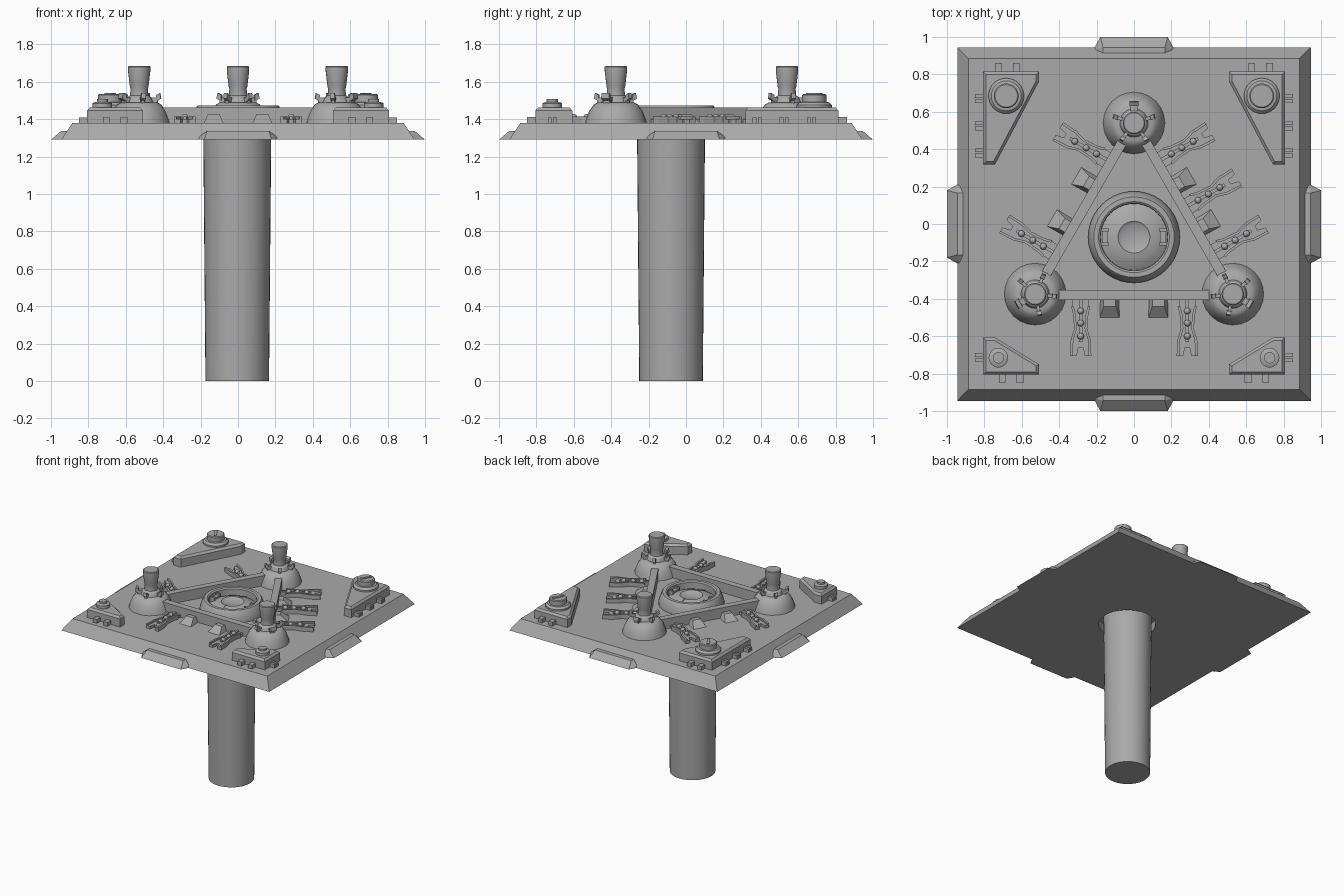
import bpy, bmesh, math
from mathutils import Matrix, Vector

if "Cube" in bpy.data.objects:
    bpy.data.objects.remove(bpy.data.objects["Cube"])

grey = bpy.data.materials.new("plain grey")
grey.use_nodes = True
colour = (0.4, 0.4, 0.4, 1)
grey.diffuse_color = colour
grey.node_tree.nodes["Principled BSDF"].inputs["Base Color"].default_value = colour

DECK = 1.38
IDENT = Matrix.Identity(4)
MIRROR = Matrix.Scale(-1, 4, (1, 0, 0))


def move(x, y, z=0):
    return Matrix.Translation((x, y, z))


def turn(degrees):
    return Matrix.Rotation(math.radians(degrees), 4, 'Z')


def finish(name, bm, mat, smooth=False):
    bm.transform(mat)
    bmesh.ops.recalc_face_normals(bm, faces=bm.faces)
    me = bpy.data.meshes.new(name)
    bm.to_mesh(me)
    bm.free()
    me.materials.append(grey)
    if smooth:
        me.shade_smooth()
        me.set_sharp_from_angle(angle=math.radians(32))
    ob = bpy.data.objects.new(name, me)
    bpy.context.collection.objects.link(ob)
    return ob


def lathe(name, profile, mat=IDENT, segs=32):
    """Spin (radius, height) points; end points on the axis become caps."""
    bm = bmesh.new()
    vs = [bm.verts.new((r, 0, z)) for r, z in profile]
    es = [bm.edges.new(p) for p in zip(vs, vs[1:])]
    bmesh.ops.spin(bm, geom=vs + es, cent=(0, 0, 0), axis=(0, 0, 1),
                   angle=math.tau, steps=segs)
    bmesh.ops.remove_doubles(bm, verts=bm.verts, dist=1e-5)
    return finish(name, bm, mat, True)


def prism(name, outline, z0, z1, mat=IDENT, chamfer=0, drop=0):
    """Extrude an anticlockwise outline, with an optional chamfered top."""
    bm = bmesh.new()
    base = bm.faces.new([bm.verts.new((x, y, z0)) for x, y in outline])
    top = bmesh.ops.extrude_face_region(bm, geom=[base], use_keep_orig=True)["geom"]
    for v in top:
        if isinstance(v, bmesh.types.BMVert):
            v.co.z = z1 - drop
    if chamfer:
        bm.normal_update()
        cap = [f for f in top if isinstance(f, bmesh.types.BMFace)]
        ring = list(cap[0].verts)
        bmesh.ops.inset_region(bm, faces=cap, thickness=chamfer, use_even_offset=True)
        for v in cap[0].verts:
            v.co.z = z1
    return finish(name, bm, mat)


def box(name, x0, x1, y0, y1, z0, z1, mat=IDENT):
    return prism(name, [(x0, y0), (x1, y0), (x1, y1), (x0, y1)], z0, z1, mat)


def hull(name, pts, mat=IDENT):
    """Convex solid, mirrored in x."""
    bm = bmesh.new()
    for x, y, z in pts:
        bm.verts.new((x, y, z))
        bm.verts.new((-x, y, z))
    bmesh.ops.convex_hull(bm, input=bm.verts)
    bmesh.ops.dissolve_limit(bm, angle_limit=0.02, verts=bm.verts, edges=bm.edges)
    return finish(name, bm, mat)


# Sloped square deck with a shallow round socket underneath
deck = hull("deck", [(0.945, s * 0.945, 1.29) for s in (-1, 1)]
            + [(0.885, s * 0.885, DECK) for s in (-1, 1)])
cutter = lathe("socket_cutter", [(0, 1.2), (0.215, 1.2), (0.215, 1.36), (0, 1.36)],
               move(0, -0.08))
cut = deck.modifiers.new("socket", 'BOOLEAN')
cut.object = cutter
cut.operation = 'DIFFERENCE'
cut.solver = 'EXACT'
bpy.context.view_layer.objects.active = deck
bpy.ops.object.modifier_apply(modifier="socket")
bpy.data.objects.remove(cutter)

# Supporting column
lathe("column", [(0, 0), (0.17, 0), (0.182, 1.365), (0, 1.365)], move(-0.004, -0.08), 40)

# Clip on the middle of each deck edge
for k in range(4):
    hull("edge_clip", [(0.18, 1.0, 1.29), (0.21, 0.945, 1.29), (0.21, 0.93, 1.305),
                       (0.165, 0.945, 1.337), (0.165, 0.9, 1.337), (0.17, 0.9, 1.29)],
         turn(90 * k))

# Central hatch
hatch = move(0, -0.07)
lathe("hatch_rim", [(0.245, DECK), (0.245, 1.4), (0.222, 1.465), (0.215, 1.473),
                    (0.19, 1.473), (0.18, 1.465), (0.178, 1.4)], hatch, 40)
lathe("hatch_dome", [(0.18, 1.41), (0.15, 1.428), (0.115, 1.441), (0.085, 1.447),
                     (0.07, 1.437), (0, 1.433)], hatch, 40)
for k in (0, 180):
    side = hatch @ turn(k)
    hull("hatch_seam", [(0.004, 0.178, 1.4), (0.004, 0.178, 1.418), (0.004, 0.115, 1.446),
                        (0.004, 0.085, 1.451), (0.004, 0.085, 1.4)], side)
    box("hinge_plate", 0.14, 0.172, -0.035, 0.035, 1.41, 1.445, side)
    for y in (-0.045, 0.03):
        box("hinge_lug", 0.135, 0.178, y, y + 0.015, 1.41, 1.457, side)


def connector(mat):
    """Clawed coupling with a row of beads, running out along -y."""
    half = [(0.045, -0.33), (0.045, -0.37), (0.034, -0.41), (0.028, -0.49),
            (0.046, -0.55), (0.05, -0.635), (0.022, -0.635), (0.012, -0.59)]
    outline = half[::-1] + [(-x, y) for x, y in half]
    prism("coupling", [(x, y) for x, y in outline][::-1], DECK, 1.402, mat)
    for s in (-1, 1):
        for a, b in zip(half[1:5], half[2:6]):
            pts = [(s * x + d, y, z) for x, y in (a, b)
                   for d in (-0.007, 0.007) for z in (DECK, 1.415)]
            bm = bmesh.new()
            for p in pts:
                bm.verts.new(p)
            bmesh.ops.convex_hull(bm, input=bm.verts)
            finish("coupling_rail", bm, mat)
    box("coupling_spine", -0.009, 0.009, -0.56, -0.33, DECK, 1.413, mat)
    for y in (-0.395, -0.46, -0.53):
        bm = bmesh.new()
        bmesh.ops.create_uvsphere(bm, u_segments=12, v_segments=8, radius=0.018)
        finish("bead", bm, mat @ move(0, y, 1.41), True)


# Three turrets joined by beams, repeated about the hatch
for k in range(3):
    arm = hatch @ turn(120 * k)
    box("beam", -0.44, 0.44, -0.335, -0.282, DECK, 1.463, arm)
    for x in (-0.13, 0.13):
        hull("beam_wedge", [(0.032, -0.33, 1.425), (0.032, -0.37, 1.425), (0.05, -0.33, DECK),
                            (0.052, -0.43, DECK)], arm @ move(x, 0))
    for x in (-0.285, 0.285) + ((0,) if k == 1 else ()):
        connector(arm @ move(x, 0))

    post = arm @ move(0, 0.61)
    lathe("turret_base", [(0.165, DECK), (0.158, 1.405), (0.142, 1.445), (0.118, 1.478),
                          (0.1, 1.488), (0.076, 1.49), (0.066, 1.515), (0.045, 1.53),
                          (0, 1.53)], post, 24)
    lathe("turret_cup", [(0.05, 1.52), (0.046, 1.56), (0.05, 1.575), (0.06, 1.66),
                         (0.06, 1.68), (0.054, 1.685), (0, 1.685)], post, 24)
    for n in range(5):
        claw = post @ turn(72 * n) @ Matrix.Diagonal((2 if n == 0 else 1, 1, 1, 1))
        hull("turret_claw", [(0.009, 0.06, 1.49), (0.009, 0.06, 1.515), (0.009, 0.1, 1.515),
                             (0.009, 0.1, 1.485)], claw)
        hull("claw_tip", [(0.012, 0.09, 1.495), (0.012, 0.092, 1.53), (0.012, 0.112, 1.54),
                          (0.012, 0.118, 1.51)], claw)

# Corner pods with stepped caps and pins, mirrored left and right
back_outline = [(0.508, 0.762), (0.743, 0.318), (0.807, 0.318), (0.807, 0.815), (0.508, 0.815)]
front_outline = [(0.508, -0.805), (0.807, -0.805), (0.807, -0.607), (0.743, -0.607),
                 (0.508, -0.75)]
for m in (IDENT, MIRROR):
    for name, outline in (("back_pod", back_outline), ("front_pod", front_outline)):
        prism(name, outline, DECK, 1.462, m, 0.015, 0.016)
    cap = m @ move(0.683, 0.685)
    lathe("back_pod_cap", [(0.095, 1.45), (0.095, 1.475), (0.08, 1.49), (0.066, 1.492),
                           (0.066, 1.528), (0.06, 1.534), (0, 1.534)], cap)
    box("cap_slot", -0.01, 0.01, -0.045, 0.045, 1.53, 1.539, cap @ turn(-30))
    lathe("front_pod_cap", [(0.052, 1.45), (0.052, 1.485), (0.042, 1.49), (0.03, 1.492),
                            (0.03, 1.507), (0, 1.507)], m @ move(0.725, -0.715))
    for x in (0.63, 0.725):
        box("back_pin", x - 0.018, x + 0.018, 0.81, 0.86, DECK, 1.412, m)
    for x in (0.61, 0.705):
        box("front_pin", x - 0.018, x + 0.018, -0.85, -0.8, DECK, 1.412, m)
    for y in (0.67, 0.525, 0.38, -0.715):
        for d in (-0.014, 0.014):
            box("side_pin", 0.8, 0.85, y + d - 0.01, y + d + 0.01, DECK, 1.41, m)
